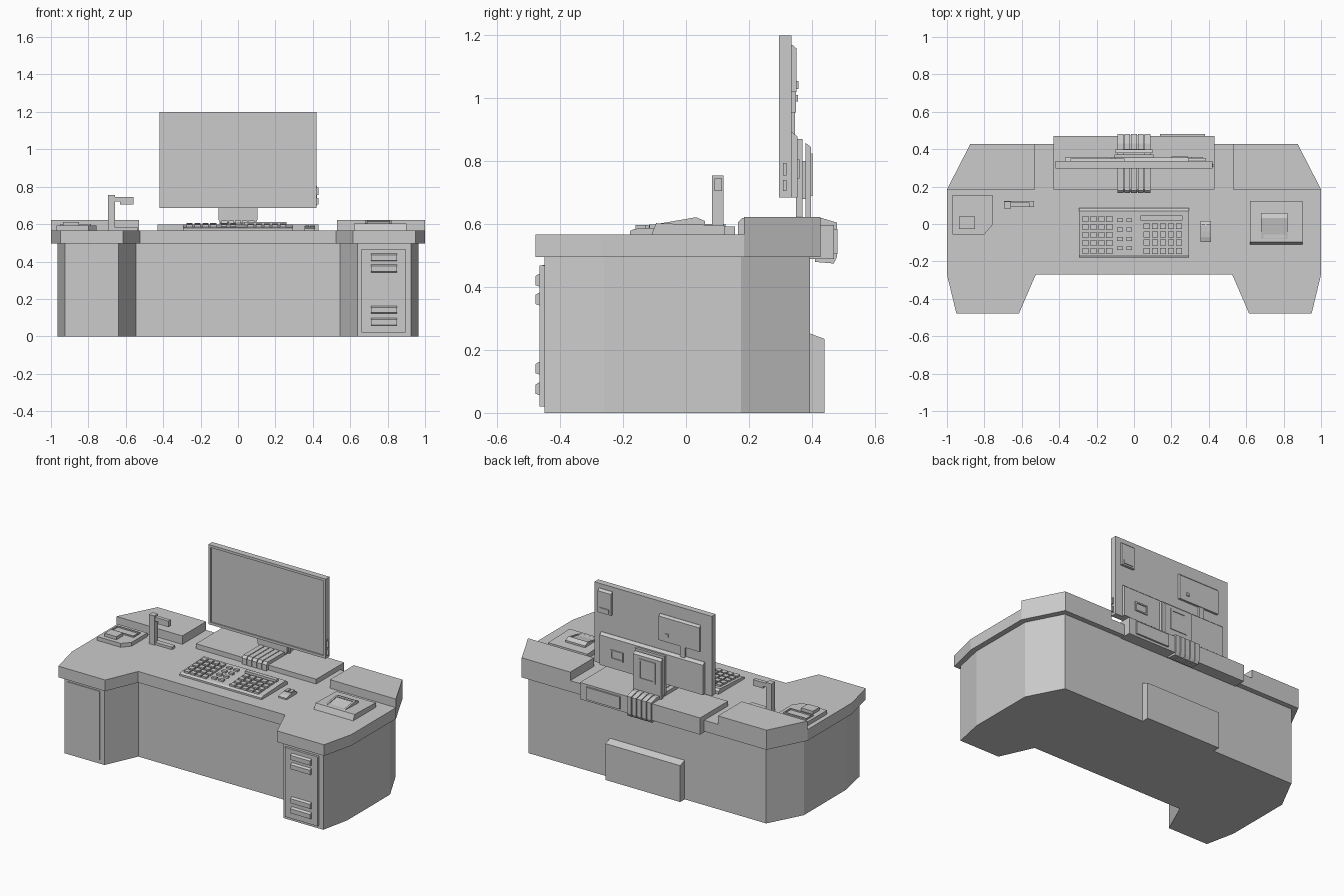
import bpy, bmesh
from mathutils import Vector


def finish(name, bm):
    bmesh.ops.recalc_face_normals(bm, faces=bm.faces)
    me = bpy.data.meshes.new(name)
    bm.to_mesh(me)
    bm.free()
    ob = bpy.data.objects.new(name, me)
    bpy.context.collection.objects.link(ob)
    return ob


def add_prism(bm, pts, lo, hi, axis):
    """Extrude a 2D profile along x (points are y,z), y (x,z) or z (x,y)."""
    def put(p, h):
        v = list(p)
        v.insert("xyz".index(axis), h)
        return bm.verts.new(v)
    f = bm.faces.new([put(p, lo) for p in pts])
    ext = bmesh.ops.extrude_face_region(bm, geom=[f])
    d = Vector([hi - lo if a == axis else 0 for a in "xyz"])
    bmesh.ops.translate(bm, vec=d, verts=[v for v in ext["geom"] if isinstance(v, bmesh.types.BMVert)])


def prism(name, pts, lo, hi, axis):
    bm = bmesh.new()
    add_prism(bm, pts, lo, hi, axis)
    return finish(name, bm)


def boxes(name, *items):
    """Each item is x0, x1, y0, y1, z0, z1."""
    bm = bmesh.new()
    for x0, x1, y0, y1, z0, z1 in items:
        add_prism(bm, [(x0, y0), (x1, y0), (x1, y1), (x0, y1)], z0, z1, "z")
    return finish(name, bm)


def recess(ob, normal, margin, depth):
    """Inset the largest face pointing along normal and push it in."""
    bm = bmesh.new()
    bm.from_mesh(ob.data)
    n = Vector(normal)
    f = max((f for f in bm.faces if f.normal.dot(n) > 0.9), key=lambda f: f.calc_area())
    bmesh.ops.inset_region(bm, faces=[f], thickness=margin)
    ext = bmesh.ops.extrude_face_region(bm, geom=[f])
    bmesh.ops.translate(bm, vec=-n * depth, verts=[v for v in ext["geom"] if isinstance(v, bmesh.types.BMVert)])
    if f.is_valid:
        bm.faces.remove(f)
    bm.to_mesh(ob.data)
    bm.free()


def mirrored(half):
    return half + [(-x, y) for x, y in reversed(half)]


# Desk body and worktop
prism("desk_body", mirrored([(0.545, -0.24), (0.64, -0.45), (0.925, -0.45), (0.965, -0.26),
                             (0.965, 0.175), (0.85, 0.395)]), 0, 0.5, "z")
prism("desk_top", mirrored([(0.525, -0.27), (0.615, -0.478), (0.95, -0.478), (1, -0.27),
                            (1, 0.185), (0.875, 0.428)]), 0.495, 0.567, "z")
for side, s in (("left", -1), ("right", 1)):
    prism(side + "_corner_riser", [(s * 0.528, 0.185), (s, 0.185), (s * 0.875, 0.428), (s * 0.528, 0.428)],
          0.56, 0.622, "z")

# Pedestal fronts and drawer handles
boxes("cupboard_door", (-0.9, -0.67, -0.456, -0.44, 0.025, 0.47))
boxes("drawer_front", (0.66, 0.895, -0.465, -0.44, 0.02, 0.468))
for i, z in enumerate((0.055, 0.12, 0.34, 0.4)):
    prism(f"drawer_handle_{i}", [(-0.46, z), (-0.479, z + 0.006), (-0.479, z + 0.035), (-0.46, z + 0.046)],
          0.71, 0.85, "x")

# Box on the back of the desk
prism("rear_box", [(0.38, 0), (0.441, 0), (0.441, 0.235), (0.395, 0.252), (0.38, 0.252)], -0.267, 0.267, "x")

# Monitor shelf with ribbed cable cover
boxes("monitor_shelf", (-0.43, 0.43, 0.185, 0.47, 0.49, 0.598))
boxes("shelf_back_panel", (0.14, 0.38, 0.46, 0.481, 0.505, 0.585))
bm = bmesh.new()
for i in range(5):
    x = -0.072 + i * 0.036
    add_prism(bm, [(0.165, 0.56), (0.165, 0.605), (0.18, 0.62), (0.43, 0.62), (0.48, 0.605), (0.48, 0.495),
                   (0.47, 0.475), (0.41, 0.48), (0.41, 0.56)], x - 0.0155, x + 0.0155, "x")
add_prism(bm, [(0.172, 0.56), (0.172, 0.6), (0.185, 0.61), (0.43, 0.61), (0.472, 0.598), (0.472, 0.49),
               (0.415, 0.49), (0.415, 0.56)], -0.085, 0.085, "x")
finish("ribbed_cover", bm)

# Monitor
monitor = boxes("monitor", (-0.42, 0.42, 0.296, 0.336, 0.685, 1.2))
recess(monitor, (0, -1, 0), 0.023, 0.008)
boxes("monitor_side_buttons", (0.415, 0.422, 0.305, 0.323, 0.7, 0.805),
      (0.42, 0.43, 0.308, 0.32, 0.705, 0.74), (0.42, 0.43, 0.308, 0.32, 0.755, 0.795))
prism("monitor_lower_housing", [(0.33, 0.685), (0.355, 0.685), (0.355, 0.878), (0.338, 0.892), (0.33, 0.892)],
      -0.37, 0.37, "x")
upper = prism("monitor_upper_housing", [(0.33, 0.955), (0.35, 0.955), (0.35, 1.11), (0.338, 1.122), (0.33, 1.122)],
              -0.34, -0.05, "x")
prism("monitor_corner_box", [(0.33, 1.02), (0.352, 1.02), (0.352, 1.158), (0.338, 1.17), (0.33, 1.17)],
      0.29, 0.385, "x")
boxes("monitor_back_details", (0.305, 0.37, 0.35, 0.357, 1.03, 1.055), (-0.235, -0.2, 0.33, 0.346, 0.88, 0.96),
      (-0.12, -0.1, 0.345, 0.356, 0.99, 1.01))
port = boxes("monitor_port", (0.2, 0.29, 0.35, 0.361, 0.745, 0.805))
recess(port, (0, 1, 0), 0.012, 0.008)

# Monitor neck and rear support
prism("monitor_neck", [(-0.09, 0.6), (0.09, 0.6), (0.105, 0.625), (0.105, 0.87), (-0.105, 0.87), (-0.105, 0.625)],
      0.35, 0.371, "y")
prism("rear_support", [(0.38, 0.6), (0.398, 0.6), (0.398, 0.845), (0.38, 0.858)], -0.1, 0.1, "x")
boxes("support_link", (-0.06, 0.06, 0.365, 0.385, 0.68, 0.8))
plate = boxes("support_plate", (-0.06, 0.06, 0.39, 0.402, 0.69, 0.825))
recess(plate, (0, 1, 0), 0.018, 0.006)

# Keyboard
prism("keyboard_base", [(-0.178, 0.56), (-0.178, 0.578), (-0.165, 0.585), (0.07, 0.597), (0.085, 0.585),
                        (0.085, 0.56)], -0.293, 0.293, "x")
keys = []
for i in range(4):
    for j in range(5):
        x, y = -0.275 + i * 0.042, -0.145 + j * 0.043
        z = 0.597 + 0.05 * (y + 0.15)
        keys.append((x, x + 0.033, y - 0.015, y + 0.017, 0.575, z))
for i in range(5):
    for j in range(4):
        x, y = 0.052 + i * 0.043, -0.145 + j * 0.044
        z = 0.597 + 0.05 * (y + 0.15)
        keys.append((x, x + 0.033, y - 0.015, y + 0.017, 0.575, z))
keys.append((0.035, 0.258, 0.02, 0.046, 0.58, 0.61))
for i in range(2):
    for j in range(4):
        x, y = -0.09 + i * 0.05, -0.13 + j * 0.05
        keys.append((x, x + 0.03, y - 0.01, y + 0.01, 0.575, 0.597 + 0.05 * (y + 0.15)))
boxes("keyboard_keys", *keys)

# Mouse
prism("mouse", [(-0.095, 0.56), (-0.095, 0.576), (-0.07, 0.584), (-0.01, 0.59), (0.015, 0.578), (0.015, 0.56)],
      0.355, 0.413, "x")
boxes("mouse_buttons", (0.36, 0.38, -0.04, 0, 0.58, 0.594), (0.388, 0.408, -0.04, 0, 0.58, 0.594))

# Right-hand console
prism("console_base", [(-0.112, 0.56), (-0.095, 0.603), (0.122, 0.596), (0.122, 0.56)], 0.62, 0.9, "x")
screen = prism("console_screen", [(-0.09, 0.59), (-0.09, 0.601), (0.032, 0.622), (0.06, 0.61), (0.06, 0.59)],
               0.68, 0.82, "x")
recess(screen, (0, -0.17, 0.985), 0.016, 0.005)

# Left-hand pad
prism("pad_base", [(-0.97, -0.055), (-0.8, -0.055), (-0.757, -0.005), (-0.757, 0.155), (-0.97, 0.155)],
      0.56, 0.592, "z")
tray = boxes("pad_tray", (-0.95, -0.785, 0.055, 0.125, 0.58, 0.6))
recess(tray, (0, 0, 1), 0.01, 0.01)
boxes("pad_block", (-0.935, -0.85, -0.028, 0.04, 0.58, 0.612))

# Desk lamp
boxes("lamp_base", (-0.695, -0.535, 0.09, 0.123, 0.56, 0.583))
boxes("lamp_post", (-0.695, -0.657, 0.083, 0.12, 0.56, 0.755))
prism("lamp_arm", [(-0.67, 0.72), (-0.63, 0.72), (-0.63, 0.706), (-0.56, 0.706), (-0.56, 0.745), (-0.67, 0.745)],
      0.09, 0.114, "y")
